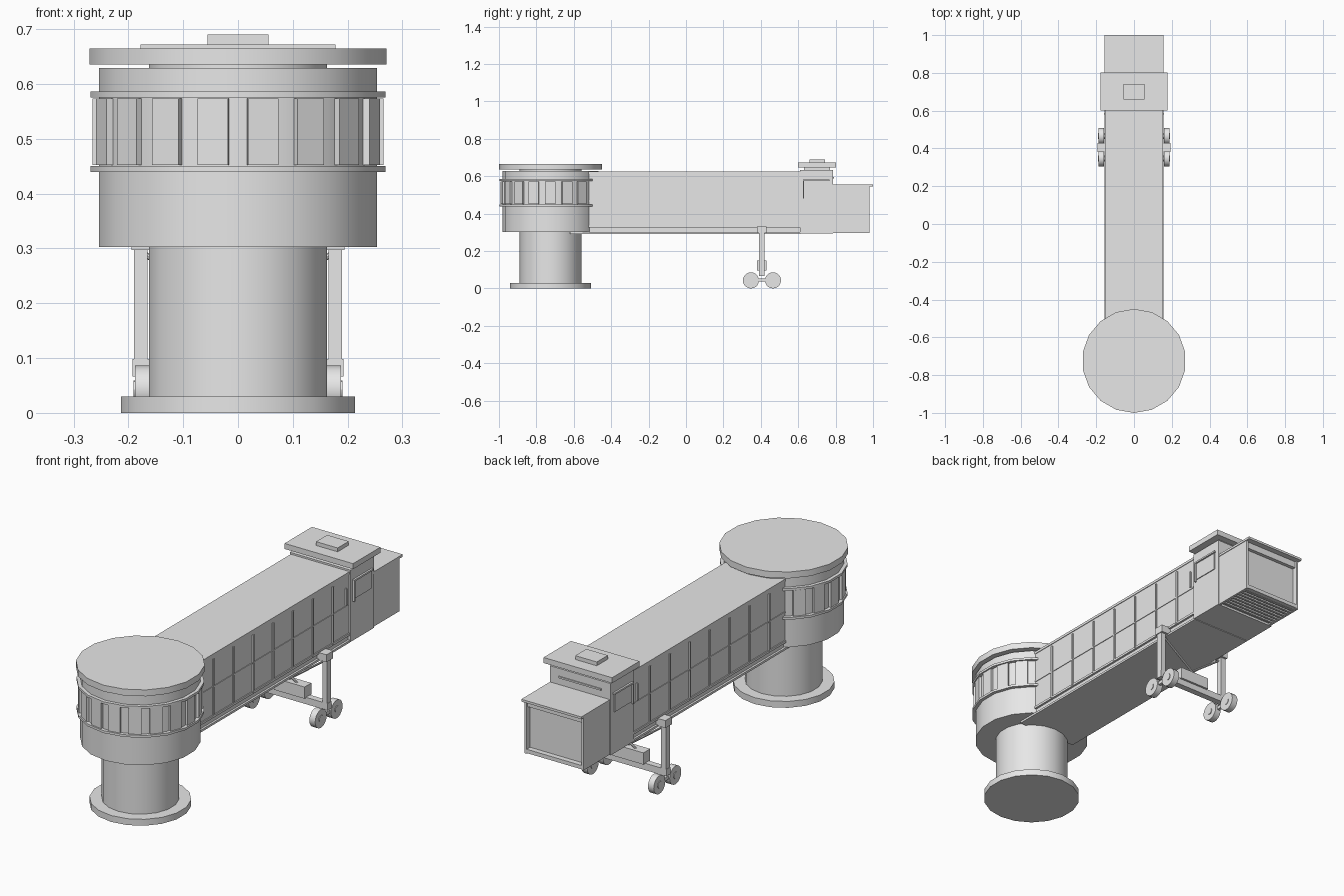
import bpy
import math
from mathutils import Vector

cube = bpy.data.objects.get("Cube")
if cube:
    bpy.data.objects.remove(cube, do_unlink=True)

grey = bpy.data.materials.new("light_grey")
grey.use_nodes = True
tone = (0.8, 0.8, 0.8, 1)
grey.diffuse_color = tone
grey.node_tree.nodes["Principled BSDF"].inputs["Base Color"].default_value = tone

SIDES = 18
HUB_Y = -0.725


def box(name, x, y, z, turn=0):
    """Box from (min, max) ranges."""
    bpy.ops.mesh.primitive_cube_add(size=1)
    ob = bpy.context.object
    ob.name = name
    ob.location = [(a + b) / 2 for a, b in (x, y, z)]
    ob.scale = [b - a for a, b in (x, y, z)]
    ob.rotation_euler.z = turn
    ob.data.materials.append(grey)
    return ob


def wide(name, half, y, z):
    """Box centred across the bridge."""
    return box(name, (-half, half), y, z)


def drum(name, radius, z):
    """Upright faceted cylinder on the rotunda axis."""
    bpy.ops.mesh.primitive_cylinder_add(
        vertices=SIDES, radius=radius, depth=z[1] - z[0],
        location=(0, HUB_Y, sum(z) / 2))
    finish_round(name)


def finish_round(name):
    ob = bpy.context.object
    ob.name = name
    ob.data.materials.append(grey)
    bpy.ops.object.shade_smooth_by_angle()
    return ob


def rod(name, a, b, radius, sides=8):
    """Cylinder between two points."""
    a, b = Vector(a), Vector(b)
    bpy.ops.mesh.primitive_cylinder_add(
        vertices=sides, radius=radius, depth=(b - a).length, location=(a + b) / 2)
    bpy.context.object.rotation_euler = (b - a).to_track_quat("Z", "Y").to_euler()
    return finish_round(name)


# Rotunda: pedestal, drum, sills and roof
drum("pedestal_base", 0.217, (0, 0.03))
drum("pedestal_column", 0.165, (0.03, 0.305))
drum("rotunda_drum", 0.257, (0.303, 0.629))
drum("lower_sill", 0.273, (0.439, 0.45))
drum("upper_sill", 0.273, (0.575, 0.586))
drum("roof_spacer", 0.165, (0.629, 0.636))
drum("rotunda_roof", 0.275, (0.635, 0.665))

# Rotunda windows, one per facet, left out where the tunnel joins
for i in range(SIDES):
    a = math.tau * (i + 0.5) / SIDES
    if math.cos(a) > 0.8:
        continue
    cx, cy = 0.258 * math.sin(a), HUB_Y + 0.258 * math.cos(a)
    box("rotunda_window", (cx - 0.028, cx + 0.028), (cy - 0.007, cy + 0.007),
        (0.452, 0.573), -a)

# Tunnel and its floor
wide("tunnel", 0.15, (-0.6, 0.62), (0.325, 0.622))
wide("tunnel_floor", 0.155, (-0.62, 0.615), (0.292, 0.302))
wide("floor_beam", 0.145, (-0.61, 0.61), (0.3, 0.33))
wide("tunnel_roof", 0.153, (-0.55, 0.61), (0.612, 0.624))

for s in (-1, 1):
    def side(name, x, y, z):
        return box(name, sorted((s * x[0], s * x[1])), y, z)

    # Tunnel cladding ribs and rails
    for i in range(7):
        y = -0.4 + 0.1475 * i
        side("tunnel_rib", (0.145, 0.156), (y - 0.004, y + 0.004), (0.33, 0.6))
    side("tunnel_mid_rail", (0.145, 0.153), (-0.52, 0.6), (0.465, 0.471))
    side("tunnel_bottom_rail", (0.145, 0.155), (-0.52, 0.61), (0.325, 0.336))
    side("door_handle", (0.145, 0.158), (0.58, 0.587), (0.475, 0.555))

    # Cab side window with frame
    side("cab_window", (0.155, 0.162), (0.635, 0.76), (0.49, 0.572))
    side("cab_window_top", (0.155, 0.167), (0.628, 0.767), (0.574, 0.582))
    side("cab_window_edge", (0.155, 0.167), (0.625, 0.632), (0.48, 0.582))

    # Docking hood flank
    side("hood_flank", (0.142, 0.153), (0.785, 0.98), (0.297, 0.547))

    # Undercarriage leg with two wheels
    side("leg_cap", (0.145, 0.194), (0.38, 0.43), (0.297, 0.332))
    side("leg", (0.165, 0.19), (0.39, 0.42), (0.066, 0.31))
    side("bogie", (0.168, 0.182), (0.347, 0.465), (0.038, 0.054))
    for y in (0.347, 0.465):
        rod("wheel", (s * 0.158, y, 0.043), (s * 0.188, y, 0.043), 0.043, 20)
        rod("wheel_hub", (s * 0.155, y, 0.043), (s * 0.191, y, 0.043), 0.016, 12)

    # Crossed braces between the legs
    rod("cross_brace", (s * 0.17, 0.405 + s * 0.005, 0.29),
        (s * -0.05, 0.405 + s * 0.005, 0.13), 0.005)

# Axle beam and drive unit
wide("axle_beam", 0.192, (0.39, 0.42), (0.066, 0.098))
wide("drive_unit", 0.08, (0.38, 0.43), (0.095, 0.15))

# Cab with overhanging roof and air unit
wide("cab", 0.158, (0.61, 0.785), (0.295, 0.632))
wide("cab_neck", 0.14, (0.63, 0.77), (0.63, 0.648))
wide("cab_roof", 0.178, (0.6, 0.803), (0.646, 0.672))
wide("air_unit", 0.056, (0.66, 0.742), (0.672, 0.69))
wide("cab_rear_visor", 0.11, (0.78, 0.79), (0.588, 0.596))

# Docking hood with a recessed end and ribbed underside
wide("hood_body", 0.145, (0.78, 0.955), (0.305, 0.545))
wide("hood_roof", 0.156, (0.787, 1.0), (0.546, 0.557))
wide("hood_lintel", 0.145, (0.95, 0.972), (0.515, 0.547))
wide("hood_threshold", 0.145, (0.95, 0.98), (0.3, 0.318))
for i in range(8):
    y = 0.8 + 0.021 * i
    wide("floor_slat", 0.142, (y, y + 0.011), (0.298, 0.308))
